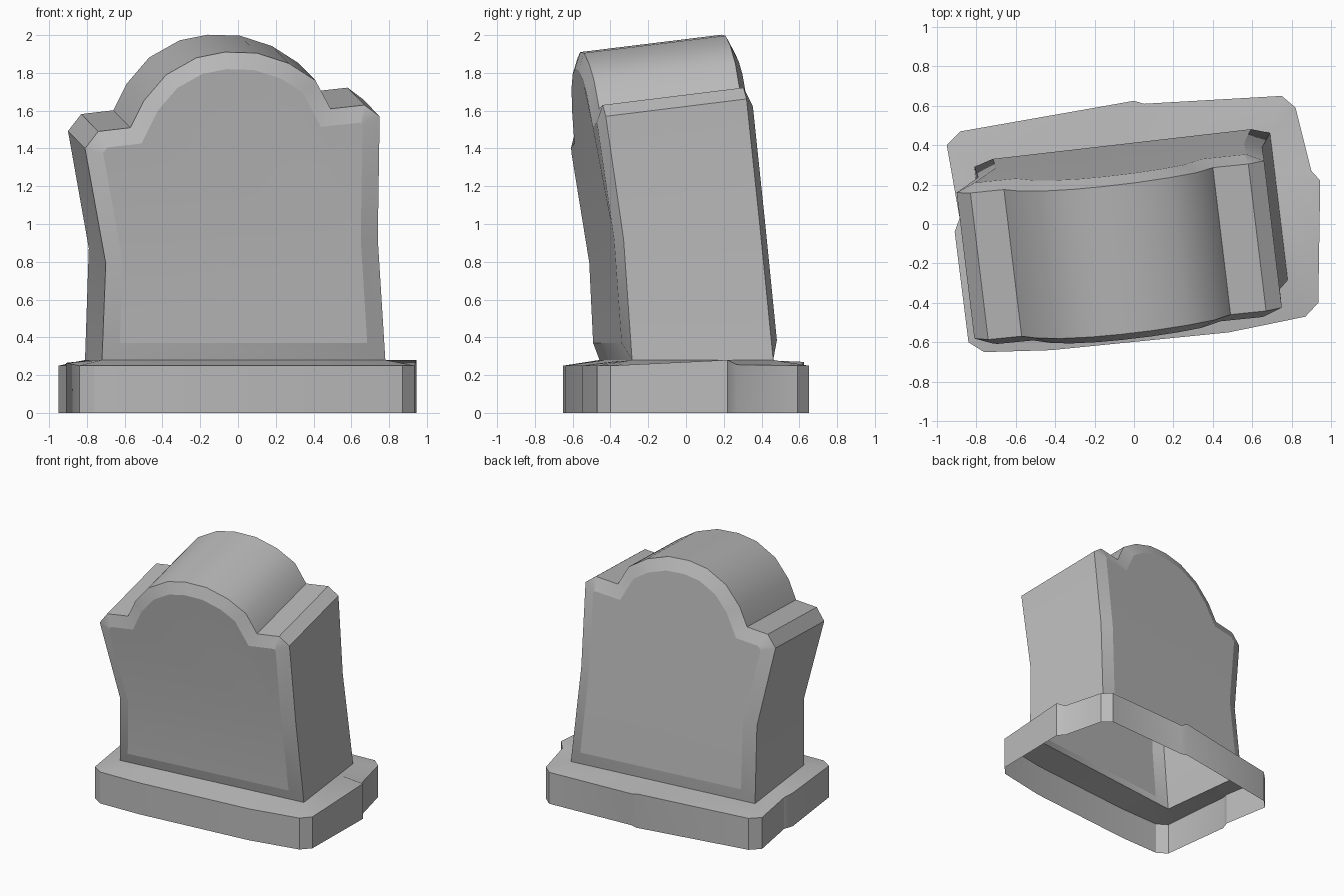
import bpy, bmesh
from mathutils import Vector

cube = bpy.data.objects.get("Cube")
if cube:
    bpy.data.objects.remove(cube, do_unlink=True)

grey = bpy.data.materials.new("stone grey")
grey.use_nodes = True
grey.diffuse_color = (0.5, 0.5, 0.5, 1)
grey.node_tree.nodes["Principled BSDF"].inputs["Base Color"].default_value = (0.5, 0.5, 0.5, 1)


def finish(bm, name, angle):
    bmesh.ops.recalc_face_normals(bm, faces=bm.faces)
    mesh = bpy.data.meshes.new(name)
    bm.to_mesh(mesh)
    bm.free()
    mesh.materials.append(grey)
    ob = bpy.data.objects.new(name, mesh)
    bpy.context.collection.objects.link(ob)
    bpy.ops.object.select_all(action='DESELECT')
    ob.select_set(True)
    bpy.context.view_layer.objects.active = ob
    bpy.ops.object.shade_smooth_by_angle(angle=angle)


def lean(z):
    """Distance the slab's front has bent forward at a height."""
    keys = [(0.28, -0.375), (0.85, -0.405), (1.48, -0.5), (1.91, -0.552)]
    for (z0, y0), (z1, y1) in zip(keys, keys[1:]):
        if z <= z1:
            break
    return y0 + (y1 - y0) * (z - z0) / (z1 - z0)


def place(p, back, push=0):
    """Put a profile point on the bent front or the straighter back of the slab."""
    x, z = p
    if back:
        rise = min(0.092, 0.16 * (z - 0.28))
        return (x - 0.09, 0.115 * x + 0.402 - 0.107 * z + push, z + rise)
    return (x, 0.115 * x + lean(z) - push, z)


def inset(points, d):
    """Offset a clockwise outline inward."""
    out = []
    n = len(points)
    for i in range(n):
        a, b, c = (Vector(points[k % n]) for k in (i - 1, i, i + 1))
        e, f = (b - a).normalized(), (c - b).normalized()
        m = Vector((e.y + f.y, -e.x - f.x))
        out.append(b + m * (2 * d / m.length_squared))
    return out


# Headstone: arched, shouldered slab with bevelled front and back
outline = [(-0.72, 0.28), (-0.70, 0.79), (-0.81, 1.40), (-0.74, 1.49), (-0.57, 1.51),
           (-0.50, 1.65), (-0.38, 1.79), (-0.22, 1.88), (-0.07, 1.91), (0.10, 1.905),
           (0.27, 1.85), (0.41, 1.76), (0.49, 1.61), (0.67, 1.63), (0.75, 1.57),
           (0.74, 0.92), (0.78, 0.28)]
inner = inset(outline, 0.09)
n = len(outline)
bm = bmesh.new()
rims = []
for back in (0, 1):
    rim = [bm.verts.new(place(p, back)) for p in outline]
    face = [bm.verts.new(place(p, back, 0.04)) for p in inner]
    for i in range(n):
        j = (i + 1) % n
        bm.faces.new((rim[i], rim[j], face[j], face[i]))
        bm.edges.get((face[i], face[j])).smooth = False
    bm.faces.new((face[0], face[1], face[-2], face[-1]))
    bm.faces.new(face[1:-1])
    rims.append(rim)
for i in range(n - 1):
    bm.faces.new((rims[0][i], rims[0][i + 1], rims[1][i + 1], rims[1][i]))
finish(bm, "headstone", 0.68)

# Plinth: irregular low wall, open below, four points to each side
wall = [(-0.76, -0.65), (-0.42, -0.64), (0.48, -0.55), (0.87, -0.47),
        (0.935, -0.40), (0.945, 0.22), (0.90, 0.27), (0.82, 0.59),
        (0.75, 0.65), (0.05, 0.61), (0.00, 0.625), (-0.88, 0.47),
        (-0.95, 0.40), (-0.885, 0.03), (-0.91, -0.04), (-0.84, -0.60)]
raised = {5: 0.28, 6: 0.255, 10: 0.27, 14: 0.265}
bm = bmesh.new()
low = [bm.verts.new((x, y, 0)) for x, y in wall]
top = [bm.verts.new((x, y, raised.get(i, 0.25))) for i, (x, y) in enumerate(wall)]

# Inner edge of the plinth's sloping top, meeting the foot of the slab
feet = [Vector(place(outline[k], back)) for k, back in ((0, 0), (-1, 0), (-1, 1), (0, 1))]
hole = []
for i, vert in enumerate(top):
    side, step = divmod(i, 4)
    a, b = feet[side], feet[(side + 1) % 4]
    t = (vert.co - a).dot(b - a) / (b - a).length_squared
    hole.append(bm.verts.new(a.lerp(b, (0, t, t, 1)[step])))
for i in range(len(wall)):
    j = (i + 1) % len(wall)
    bm.faces.new((low[i], low[j], top[j], top[i]))
    bm.faces.new((top[i], top[j], hole[j], hole[i]))
bmesh.ops.remove_doubles(bm, verts=bm.verts, dist=0.001)
finish(bm, "plinth", 0.5)
